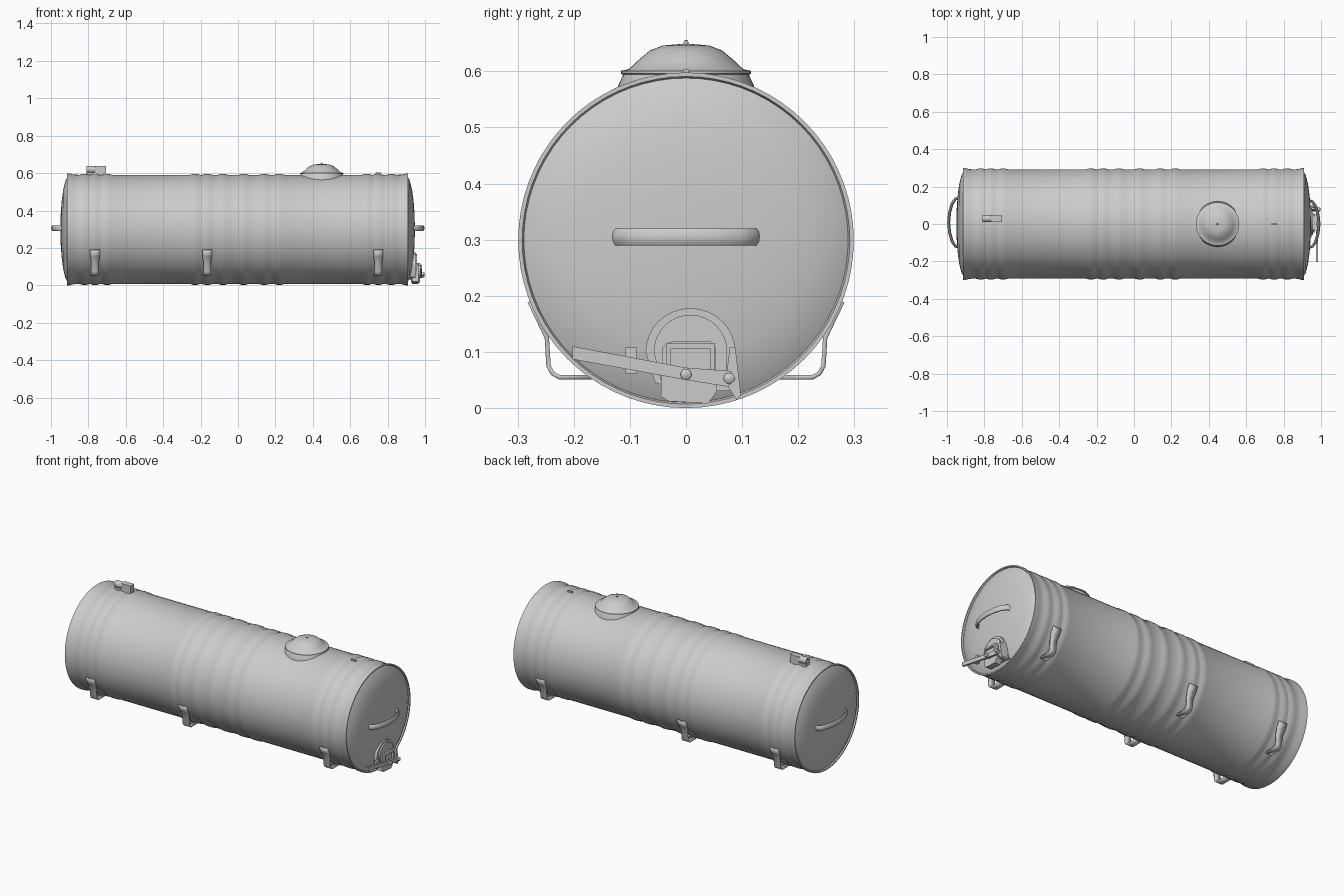
import bpy, bmesh, math
from mathutils import Vector

if "Cube" in bpy.data.objects:
    bpy.data.objects.remove(bpy.data.objects["Cube"])

CZ = 0.299  # tank axis height


def finish(name, bm, smooth=True, angle=35):
    bmesh.ops.remove_doubles(bm, verts=bm.verts, dist=1e-5)
    bmesh.ops.recalc_face_normals(bm, faces=bm.faces)
    me = bpy.data.meshes.new(name)
    bm.to_mesh(me)
    bm.free()
    ob = bpy.data.objects.new(name, me)
    bpy.context.collection.objects.link(ob)
    if smooth:
        bpy.ops.object.select_all(action='DESELECT')
        ob.select_set(True)
        bpy.context.view_layer.objects.active = ob
        bpy.ops.object.shade_smooth_by_angle(angle=math.radians(angle))
    return ob


def revolve(name, profile, axis, center, sides=64):
    """Spin (radius, height) points round the x or z axis."""
    bm = bmesh.new()
    c = Vector(center)
    rings = []
    for r, h in profile:
        ring = []
        for i in range(sides):
            a = 2 * math.pi * i / sides
            u, v = r * math.cos(a), r * math.sin(a)
            ring.append(bm.verts.new(c + Vector((h, u, v) if axis == 'x' else (u, v, h))))
        rings.append(ring)
    for a, b in zip(rings, rings[1:]):
        for i in range(sides):
            j = (i + 1) % sides
            bm.faces.new((a[i], a[j], b[j], b[i]))
    bmesh.ops.remove_doubles(bm, verts=bm.verts, dist=1e-5)
    return finish(name, bm)


def prism(name, outline, x0, x1):
    """Extrude a (y, z) outline along x."""
    bm = bmesh.new()
    f = bm.faces.new([bm.verts.new((x0, y, z)) for y, z in outline])
    ext = bmesh.ops.extrude_face_region(bm, geom=[f])['geom']
    bmesh.ops.translate(bm, vec=(x1 - x0, 0, 0),
                        verts=[v for v in ext if isinstance(v, bmesh.types.BMVert)])
    return finish(name, bm)


def box(name, lo, hi):
    return prism(name, [(lo[1], lo[2]), (hi[1], lo[2]), (hi[1], hi[2]), (lo[1], hi[2])], lo[0], hi[0])


# Tank shell with recessed domed ends, rims and soft raised bands
cap = [(0, 0.950), (0.08, 0.948), (0.15, 0.943), (0.21, 0.935), (0.26, 0.923), (0.289, 0.907)]
rim = [(0.292, 0.914), (0.299, 0.914), (0.299, 0.900), (0.293, 0.880)]
bands = [-0.82, -0.765, -0.70, -0.23, -0.165, -0.08, 0.03, 0.14, 0.22, 0.69, 0.75, 0.82]
profile = [(r, -x) for r, x in cap + rim]
for b in bands:
    profile += [(0.292, b - 0.026), (0.296, b - 0.012), (0.296, b + 0.012), (0.292, b + 0.026)]
profile += [(r, x - 0.004) for r, x in reversed(cap + rim)]
revolve('tank_shell', profile, 'x', (0, 0, CZ), 72)

# Manhole hatch on top
revolve('manhole_hatch', [(0.124, 0.545), (0.121, 0.575), (0.112, 0.594), (0.116, 0.596), (0.116, 0.601),
                          (0.102, 0.604), (0.085, 0.620), (0.065, 0.637), (0.042, 0.646), (0.02, 0.648),
                          (0.005, 0.649), (0.003, 0.655), (0, 0.656)], 'z', (0.447, 0, 0), 40)

# Strap feet along both sides
strap = [(0.279, 0.19), (0.262, 0.155), (0.248, 0.125), (0.245, 0.075), (0.238, 0.062), (0.226, 0.055), (0.165, 0.055)]
for x, place in ((-0.765, 'left'), (-0.165, 'middle'), (0.75, 'right')):
    for s, side in ((-1, 'front'), (1, 'back')):
        bm = bmesh.new()
        rows = []
        for i, (y, z) in enumerate(strap):
            w = 0.026 if i < 2 else 0.020
            rows.append([bm.verts.new((x + d * w, s * y, z)) for d in (-1, 1)])
        for a, b in zip(rows, rows[1:]):
            bm.faces.new((a[0], a[1], b[1], b[0]))
        ob = finish(f'{side}_foot_{place}', bm)
        mod = ob.modifiers.new('thickness', 'SOLIDIFY')
        mod.thickness = 0.008
        mod.offset = 0


# Curved grab handle on each end
def handle(name, pts, ry, rz, z):
    bm = bmesh.new()
    rings = []
    n = len(pts)
    for i, p in enumerate(pts):
        t = (Vector(pts[min(i + 1, n - 1)]) - Vector(pts[max(i - 1, 0)])).normalized()
        nrm = Vector((-t.y, t.x))
        ring = []
        for k in range(10):
            a = 2 * math.pi * k / 10
            q = Vector(p) + nrm * ry * math.cos(a)
            ring.append(bm.verts.new((q.x, q.y, z + rz * math.sin(a))))
        rings.append(ring)
    for a, b in zip(rings, rings[1:]):
        for k in range(10):
            bm.faces.new((a[k], a[(k + 1) % 10], b[(k + 1) % 10], b[k]))
    bm.faces.new(rings[0])
    bm.faces.new(rings[-1])
    finish(name, bm, angle=50)


arc = [(0.935, -0.125), (0.955, -0.12), (0.973, -0.095), (0.986, -0.05), (0.991, 0), (0.986, 0.05),
       (0.973, 0.095), (0.955, 0.12), (0.935, 0.125)]
handle('left_end_handle', [(-x, y * 1.05 + 0.008) for x, y in arc], 0.008, 0.016, 0.305)
handle('right_end_handle', [(x - 0.002, y) for x, y in arc], 0.008, 0.016, 0.305)

# Vent box and coupling on top, small lifting lug near the right end
box('vent_box', (-0.765, 0.012, 0.58), (-0.705, 0.046, 0.638))
box('vent_base', (-0.81, 0.012, 0.58), (-0.76, 0.046, 0.604))
revolve('vent_coupling', [(0.009, -0.025), (0.019, -0.025), (0.019, 0.025), (0.009, 0.025), (0.009, -0.025)],
        'x', (-0.786, 0.029, 0.620), 16)
box('lifting_lug', (0.735, -0.005, 0.585), (0.765, 0.005, 0.603))

# Outlet valve: arched housing, stepped body and spout frame
arch = [(0.008 + 0.080 * math.cos(a), 0.100 + 0.078 * math.sin(a))
        for a in [math.pi * i / 16 for i in range(17)]]
inner = [(0.008 + (y - 0.008) * 0.82, 0.100 + (z - 0.100) * 0.85) for y, z in arch]
prism('valve_housing', arch + [(-0.055, 0.045), (0.0, 0.030), (0.09, 0.03)], 0.90, 0.950)
prism('valve_face', inner + [(-0.045, 0.05), (0.07, 0.04)], 0.94, 0.958)
prism('valve_body', [(-0.045, 0.02), (-0.03, 0.012), (0.04, 0.008), (0.055, 0.03), (0.052, 0.112),
                     (0.042, 0.12), (-0.03, 0.118), (-0.042, 0.108)], 0.93, 0.966)
for nm, y0, y1, z0, z1 in (('top', -0.036, 0.052, 0.106, 0.116), ('left', -0.036, -0.027, 0.06, 0.108),
                           ('right', 0.043, 0.052, 0.06, 0.108)):
    box(f'spout_frame_{nm}', (0.955, y0, z0), (0.978, y1, z1))

# Valve lever with link, pivot and stop
prism('valve_lever', [(-0.202, 0.110), (-0.202, 0.087), (0.0, 0.050), (0.075, 0.038), (0.088, 0.052),
                      (0.080, 0.066), (0.0, 0.072)], 0.972, 0.984)
prism('lever_link', [(0.078, 0.108), (0.088, 0.108), (0.098, 0.022), (0.090, 0.015), (0.070, 0.045)], 0.925, 0.972)
box('lever_stop', (0.962, -0.108, 0.062), (0.978, -0.087, 0.108))
for nm, y, z in (('outer', 0.077, 0.053), ('inner', 0.0, 0.060)):
    revolve(f'lever_pivot_{nm}', [(0, 0.955), (0.010, 0.955), (0.010, 0.994), (0.006, 0.997), (0, 0.998)],
            'x', (0, y, z), 14)
